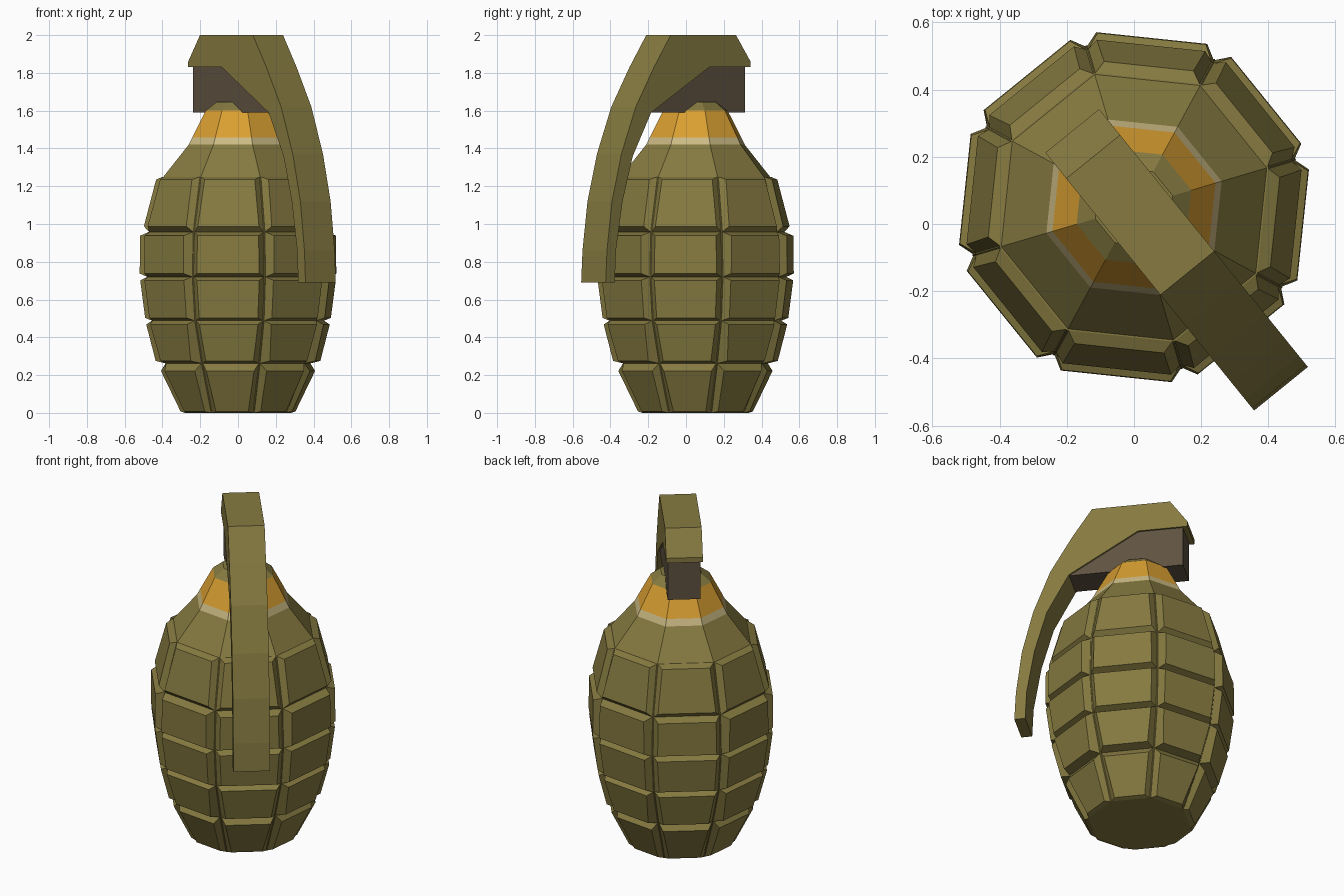
import bpy, bmesh
from math import cos, sin, tan, pi, radians

if "Cube" in bpy.data.objects:
    bpy.data.objects.remove(bpy.data.objects["Cube"])

ANGLE = radians(-51)          # direction the lever points in plan
CENTRE = (0.0, 0.05, 0.0)     # body axis
SIDES = 8


def material(name, rgb):
    m = bpy.data.materials.new(name)
    m.diffuse_color = (*rgb, 1)
    m.use_nodes = True
    m.node_tree.nodes["Principled BSDF"].inputs["Base Color"].default_value = m.diffuse_color
    return m


olive = material("olive", (0.238, 0.195, 0.052))
orange = material("orange", (0.70, 0.35, 0.032))
cream = material("cream", (0.60, 0.49, 0.23))
brown = material("dark_brown", (0.114, 0.084, 0.052))


def finish(bm, name, mats):
    bmesh.ops.recalc_face_normals(bm, faces=bm.faces)
    mesh = bpy.data.meshes.new(name)
    bm.to_mesh(mesh)
    bm.free()
    for m in mats:
        mesh.materials.append(m)
    ob = bpy.data.objects.new(name, mesh)
    ob.location = CENTRE
    ob.rotation_euler = (0, 0, ANGLE)
    bpy.context.collection.objects.link(ob)
    return ob


def lathe(name, rings, mats, band_mats):
    """Octagonal solid from (corner radius, z) rings; one material per band."""
    bm = bmesh.new()
    loops = []
    for r, z in rings:
        angs = [(i + 0.5) * 2 * pi / SIDES for i in range(SIDES)]
        loops.append([bm.verts.new((r * cos(a), r * sin(a), z)) for a in angs])
    for k in range(len(loops) - 1):
        for i in range(SIDES):
            j = (i + 1) % SIDES
            f = bm.faces.new((loops[k][i], loops[k][j], loops[k + 1][j], loops[k + 1][i]))
            f.material_index = band_mats[k]
    bm.faces.new(loops[0])
    bm.faces.new(loops[-1])
    return finish(bm, name, mats)


def extrude_profile(name, pts, half, mat):
    """Side profile of (u, z) points extruded across the lever's width."""
    bm = bmesh.new()
    a = [bm.verts.new((u, -half, z)) for u, z in pts]
    b = [bm.verts.new((u, half, z)) for u, z in pts]
    n = len(pts)
    bm.faces.new(a)
    bm.faces.new(b[::-1])
    for i in range(n):
        j = (i + 1) % n
        bm.faces.new((a[i], b[i], b[j], a[j]))
    return finish(bm, name, [mat])


# Core of the body: the floor of the grooves
core = [(0.293, 0.0), (0.40, 0.262), (0.475, 0.488), (0.502, 0.72),
        (0.492, 0.958), (0.417, 1.25)]
lathe("body_core", core, [olive], [0] * 5)

# Raised panels: (apothem, z) of outer lower and upper edge for each row
rows = [((0.297, 0.008), (0.397, 0.222)),
        ((0.425, 0.275), (0.472, 0.468)),
        ((0.478, 0.503), (0.503, 0.702)),
        ((0.506, 0.738), (0.504, 0.938)),
        ((0.484, 0.988), (0.422, 1.235))]
bm = bmesh.new()
APO, HALF = cos(pi / SIDES), sin(pi / SIDES)
for side in range(SIDES):
    c, s = cos(side * 2 * pi / SIDES), sin(side * 2 * pi / SIDES)

    def vert(apothem, w, z):
        return bm.verts.new((apothem * c - w * s, apothem * s + w * c, z))

    for k, outer in enumerate(rows):
        base, top = [], []
        for (r, z), (a, zo), signs in zip(core[k:k + 2], outer, ((-1, 1), (1, -1))):
            for sg in signs:
                base.append(vert(r * APO, sg * (r * HALF - 0.004), z))
                top.append(vert(a, sg * (r * HALF - 0.026), zo))
        bm.faces.new(base)
        bm.faces.new(top)
        for i in range(4):
            j = (i + 1) % 4
            bm.faces.new((base[i], base[j], top[j], top[i]))
finish(bm, "body_panels", [olive])

# Shoulder and neck with painted bands
lathe("neck", [(0.412, 1.25), (0.272, 1.42), (0.253, 1.458), (0.178, 1.6), (0.12, 1.645)],
      [olive, cream, orange], [0, 1, 2, 0])

# Fuze block under the lever head
extrude_profile("fuze_block", [(-0.264, 1.84), (-0.264, 1.59), (0.39, 1.59),
                               (0.37, 1.63), (0.0, 1.85)], 0.092, brown)

# Safety lever: outer edge, then inner edge back to the head
outer = [(-0.292, 1.83), (-0.292, 1.86), (-0.193, 2.0), (0.252, 2.0), (0.366, 1.83),
         (0.49, 1.62), (0.588, 1.37), (0.652, 1.12), (0.686, 0.86), (0.695, 0.69)]
inner = [(0.633, 0.69), (0.625, 0.86), (0.58, 1.12), (0.51, 1.36), (0.385, 1.59),
         (-0.01, 1.83)]
extrude_profile("safety_lever", outer + inner, 0.103, olive)
